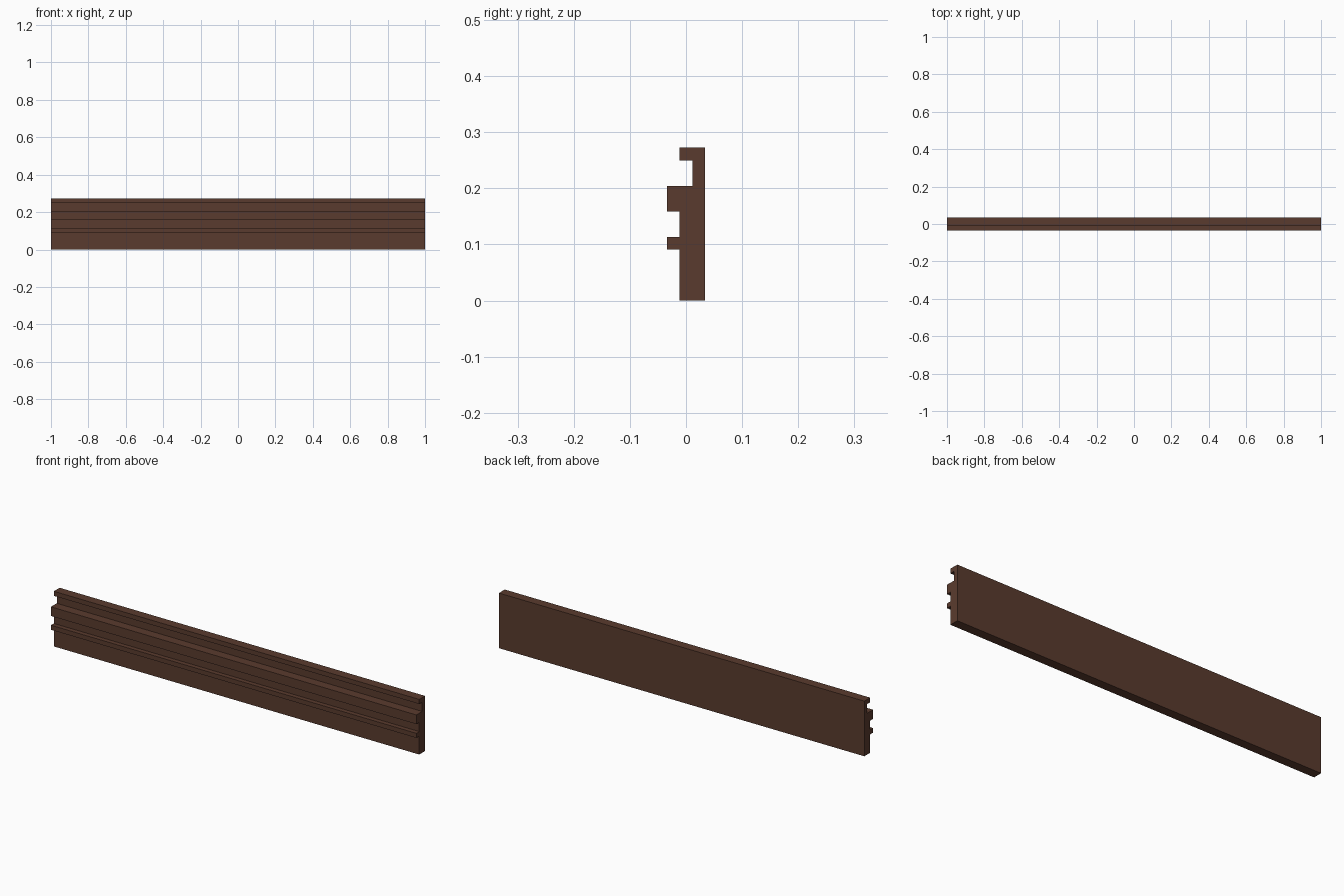
import bpy, bmesh

if "Cube" in bpy.data.objects:
    bpy.data.objects.remove(bpy.data.objects["Cube"])

U = 1 / 44  # module: the moulding is 88 x 3 x 12 modules

# Brown wood
wood = bpy.data.materials.new("dark brown wood")
wood.diffuse_color = (0.102, 0.0437, 0.0273, 1)
wood.use_nodes = True
wood.node_tree.nodes["Principled BSDF"].inputs["Base Color"].default_value = wood.diffuse_color

# Moulding cross-section (depth, height) in modules
profile = [(1.5, 0), (1.5, 12), (-0.5, 12), (-0.5, 11), (0.5, 11), (0.5, 9),
           (-1.5, 9), (-1.5, 7), (-0.5, 7), (-0.5, 5), (-1.5, 5), (-1.5, 4),
           (-0.5, 4), (-0.5, 0)]

# Extrude the section along x
bm = bmesh.new()
end = bm.faces.new([bm.verts.new((-1, y * U, z * U)) for y, z in profile])
ext = bmesh.ops.extrude_face_region(bm, geom=[end], use_keep_orig=True)
verts = [g for g in ext["geom"] if isinstance(g, bmesh.types.BMVert)]
bmesh.ops.translate(bm, verts=verts, vec=(2, 0, 0))
bmesh.ops.recalc_face_normals(bm, faces=bm.faces)

mesh = bpy.data.meshes.new("moulding")
bm.to_mesh(mesh)
bm.free()
mesh.materials.append(wood)
bpy.context.collection.objects.link(bpy.data.objects.new("moulding", mesh))
